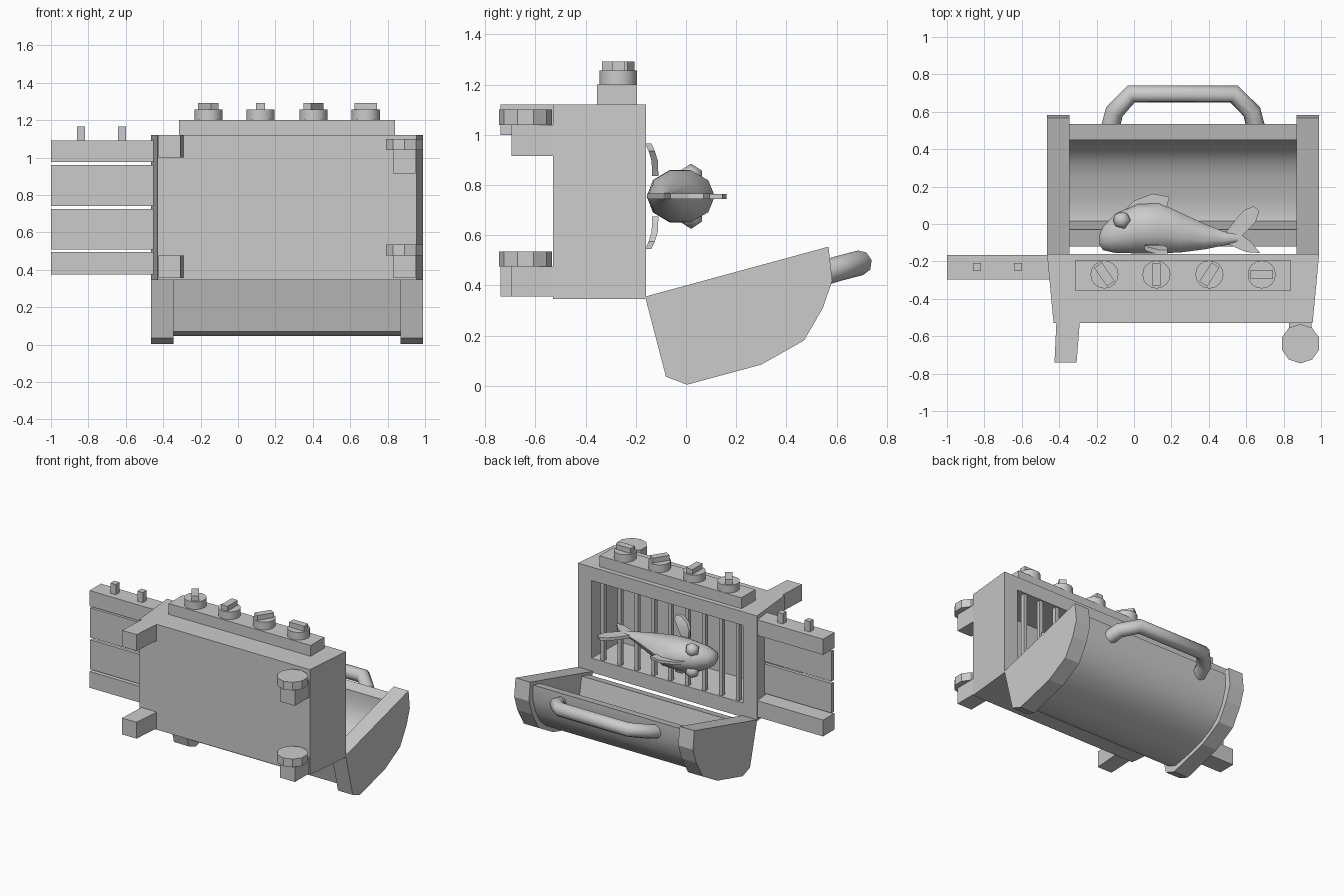
import bpy, bmesh, math
from mathutils import Vector, Matrix

if "Cube" in bpy.data.objects:
    bpy.data.objects.remove(bpy.data.objects["Cube"])


def finish(name, bm, smooth=None):
    bmesh.ops.recalc_face_normals(bm, faces=bm.faces)
    me = bpy.data.meshes.new(name)
    bm.to_mesh(me)
    bm.free()
    ob = bpy.data.objects.new(name, me)
    bpy.context.collection.objects.link(ob)
    if smooth:
        bpy.ops.object.select_all(action='DESELECT')
        ob.select_set(True)
        bpy.context.view_layer.objects.active = ob
        bpy.ops.object.shade_smooth_by_angle(angle=math.radians(smooth))
    return ob


def loft(name, rings, caps=True, smooth=None):
    """Skin a list of closed rings with equal point counts."""
    bm = bmesh.new()
    vs = [[bm.verts.new(p) for p in r] for r in rings]
    n = len(vs[0])
    for a, b in zip(vs, vs[1:]):
        for i in range(n):
            bm.faces.new((a[i], a[(i + 1) % n], b[(i + 1) % n], b[i]))
    if caps:
        bm.faces.new(vs[0])
        bm.faces.new(vs[-1])
    return finish(name, bm, smooth)


def rect(x0, x1, z0, z1, y):
    return [(x0, y, z0), (x1, y, z0), (x1, y, z1), (x0, y, z1)]


def box(name, x0, x1, y0, y1, z0, z1):
    return loft(name, [rect(x0, x1, z0, z1, y0), rect(x0, x1, z0, z1, y1)])


def prism(name, prof, x0, x1, caps=True, smooth=None):
    """Extrude a (y, z) profile along x."""
    return loft(name, [[(x, y, z) for y, z in prof] for x in (x0, x1)], caps, smooth)


def disc(name, x, y, z0, z1, r, n, turn=0.0):
    ring = [(x + r * math.cos(turn + math.tau * i / n), y + r * math.sin(turn + math.tau * i / n))
            for i in range(n)]
    return loft(name, [[(a, b, z) for a, b in ring] for z in (z0, z1)], smooth=30)


def plate(name, pts, normal, t):
    """Thin fin from an outline, thickened along a direction."""
    o = Vector(normal) * t / 2
    return loft(name, [[Vector(p) - o for p in pts], [Vector(p) + o for p in pts]])


# firebox: tapered tub with a deep opening
loft("firebox", [rect(-.43, .955, .345, 1.12, -.53), rect(-.465, .99, .345, 1.12, -.16),
                 rect(-.35, .88, .45, 1.02, -.16), rect(-.33, .86, .46, 1.01, -.46)])

# grate bars
for i in range(9):
    x = -.30 + i * .1375
    box(f"grate_bar_{i}", x - .014, x + .014, -.20, -.17, .44, 1.03)

# control panel and knobs
box("control_panel", -.315, .84, -.355, -.195, 1.12, 1.20)
for i, (x, ang) in enumerate([(-.158, -55), (.12, 90), (.403, 57), (.683, 0)]):
    disc(f"knob_{i}", x, -.27, 1.20, 1.256, .075, 16)
    grip = box(f"knob_grip_{i}", -.06, .06, -.025, .025, 1.256, 1.292)
    grip.data.transform(Matrix.Translation((x, -.27, 0)) @ Matrix.Rotation(math.radians(ang), 4, 'Z'))

# legs on the left, struts and wheels on the right
for i, (z0, z1) in enumerate([(.355, .475), (1.0, 1.12)]):
    loft(f"leg_{i}", [rect(-.425, -.307, z0, z1, -.74), rect(-.415, -.29, z0, z1, -.525)])
for i, (s0, s1, w0, w1) in enumerate([(.355, .475, .475, .535), (.915, 1.04, 1.04, 1.10)]):
    box(f"wheel_strut_{i}", .83, .95, -.695, -.525, s0, s1)
    disc(f"wheel_{i}", .89, -.64, w0, w1, .105, 10, math.pi / 10)

# side shelf: thick rails, thin slats, hanging pegs
for i, (z0, z1) in enumerate([(.375, .495), (.975, 1.09)]):
    box(f"shelf_rail_{i}", -1.0, -.44, -.297, -.165, z0, z1)
for i, (z0, z1) in enumerate([(.508, .725), (.742, .96)]):
    box(f"shelf_slat_{i}", -1.0, -.44, -.29, -.265, z0, z1)
for i, x in enumerate([-.84, -.62]):
    box(f"shelf_peg_{i}", x - .022, x + .022, -.252, -.208, 1.08, 1.165)

# open lid: two end blocks and a curved hollow shell
cap = [(-.163, .355), (-.08, .036), (.004, .004), (.30, .084), (.47, .18), (.546, .31), (.583, .42), (.568, .554)]
for side, x0, x1 in (("left", -.465, -.345), ("right", .87, .99)):
    prism(f"lid_end_{side}", cap, x0, x1)
outer = [(-.12, .345), (-.05, .07), (.02, .045), (.16, .075), (.29, .115), (.38, .16),
         (.45, .22), (.50, .30), (.535, .41), (.535, .52)]
inner = [(.45, .50), (.45, .41), (.425, .33), (.38, .26), (.32, .21), (.25, .18),
         (.15, .15), (.05, .125), (.015, .13), (-.03, .37)]
prism("lid_shell", outer + inner, -.35, .875, False, 35)

# lid handle: bent round bar
crv = bpy.data.curves.new("lid_handle", 'CURVE')
crv.dimensions = '3D'
crv.bevel_depth = .05
crv.bevel_resolution = 2
crv.use_fill_caps = True
sp = crv.splines.new('POLY')
path = [(-.125, .52, .44), (-.105, .60, .465), (-.015, .695, .49), (.535, .695, .49), (.63, .60, .465), (.65, .52, .44)]
sp.points.add(len(path) - 1)
for p, co in zip(sp.points, path):
    p.co = (*co, 1)
bpy.context.collection.objects.link(bpy.data.objects.new("lid_handle", crv))
for s in crv.splines:
    s.use_smooth = True

# fish body: x, back height, belly height, half width
MID = .755
sections = [(-.185, -.055, -.11, .02), (-.165, -.01, -.14, .055), (-.10, .055, -.155, .09),
            (.02, .11, -.157, .11), (.13, .115, -.157, .108), (.25, .06, -.152, .08),
            (.38, .0, -.135, .05), (.48, -.04, -.115, .027), (.56, -.05, -.10, .014)]
rings = []
for x, top, bot, w in sections:
    c, h = (top + bot) / 2, (top - bot) / 2
    rings.append([(x, c + h * math.cos(math.tau * i / 10), MID + w * math.sin(math.tau * i / 10))
                  for i in range(10)])
loft("fish_body", rings, smooth=40)

# fish fins
plate("fish_back_fin", [(-.06, .06, MID), (.0, .125, MID), (.10, .162, MID), (.19, .145, MID), (.17, .07, MID)],
      (0, 0, 1), .02)
plate("fish_tail_upper", [(.48, -.06, MID), (.54, .02, MID), (.59, .075, MID), (.64, .095, MID),
                          (.67, .07, MID), (.65, .01, MID), (.57, -.07, MID)], (0, 0, 1), .022)
plate("fish_tail_lower", [(.48, -.09, MID), (.56, -.05, MID), (.62, -.09, MID), (.675, -.155, MID),
                          (.60, -.15, MID), (.53, -.12, MID)], (0, 0, 1), .022)

# mirrored side fins and eyes
for name, s in (("upper", 1), ("lower", -1)):
    span = [(.08, -.02, .09, .06), (.13, .03, .10, .05), (.17, .06, .13, .03), (.205, .10, .16, .0)]
    loft(f"fish_side_fin_{name}",
         [[(x0, -.145 + d, MID + s * z), (x1, -.145 + d, MID + s * z),
           (x1, -.12 + d, MID + s * z), (x0, -.12 + d, MID + s * z)]
          for z, x0, x1, d in [(.08, .06, .12, .01), (.14, .055, .15, .008), (.18, .08, .18, -.004),
                               (.21, .13, .18, -.018)]], smooth=30)
    bm = bmesh.new()
    bmesh.ops.create_icosphere(bm, subdivisions=1, radius=.052,
                               matrix=Matrix.Translation((-.065, .02, MID + s * .078)))
    finish(f"fish_eye_{name}", bm, 50)
